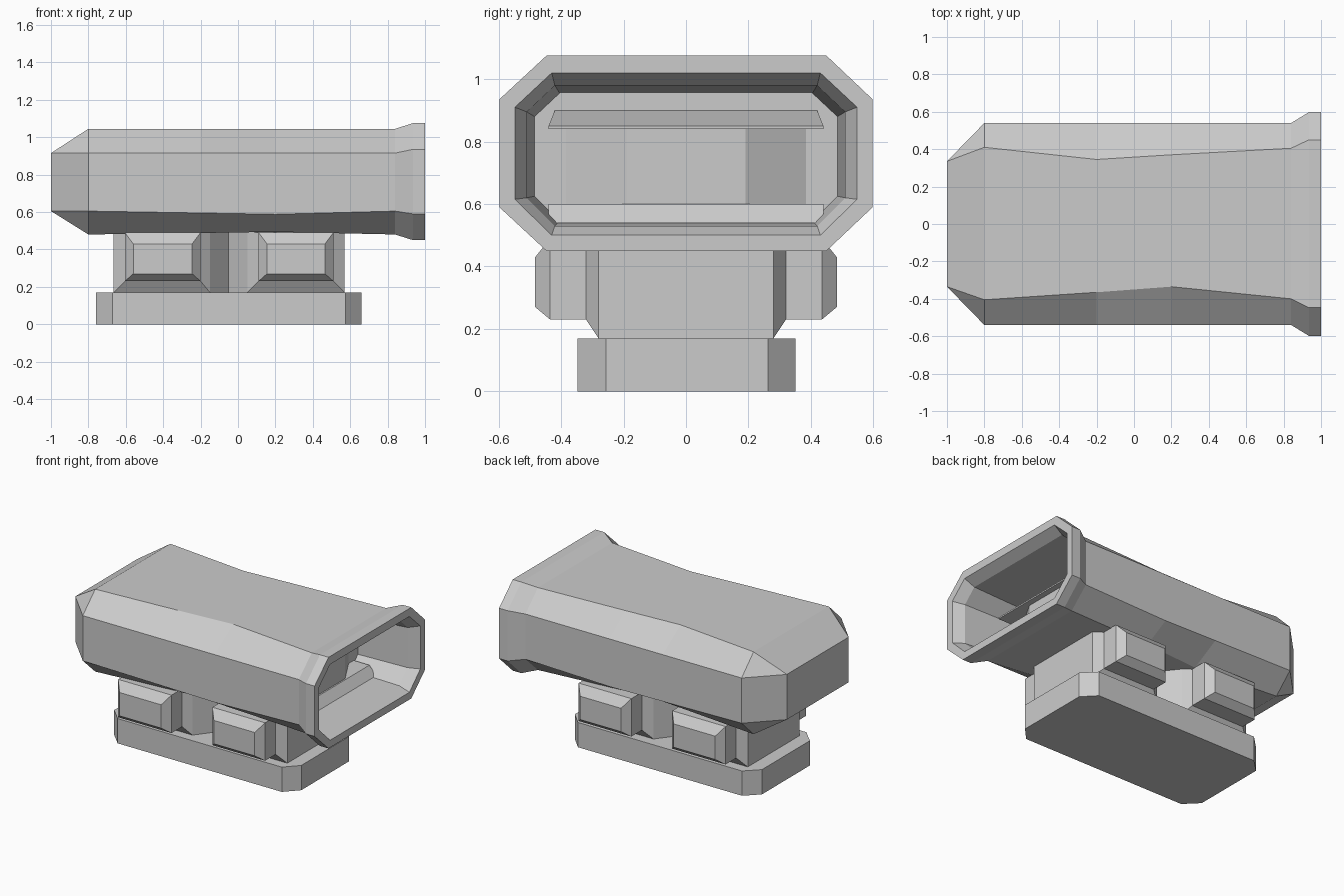
import bpy, bmesh

cube = bpy.data.objects.get("Cube")
if cube:
    bpy.data.objects.remove(cube, do_unlink=True)

grey = bpy.data.materials.new("plain_grey")
grey.use_nodes = True
grey.diffuse_color = (0.6, 0.6, 0.6, 1)
grey.node_tree.nodes["Principled BSDF"].inputs["Base Color"].default_value = (0.6, 0.6, 0.6, 1)


def loft(name, rings):
    """Skin closed rings of equal length and cap both ends."""
    bm = bmesh.new()
    rows = [[bm.verts.new(p) for p in ring] for ring in rings]
    n = len(rows[0])
    for a, b in zip(rows, rows[1:]):
        for i in range(n):
            j = (i + 1) % n
            bm.faces.new((a[i], a[j], b[j], b[i]))
    bm.faces.new(rows[0])
    bm.faces.new(rows[-1])
    bmesh.ops.remove_doubles(bm, verts=bm.verts, dist=0.0005)
    bmesh.ops.recalc_face_normals(bm, faces=bm.faces)
    mesh = bpy.data.meshes.new(name)
    bm.to_mesh(mesh)
    bm.free()
    mesh.materials.append(grey)
    obj = bpy.data.objects.new(name, mesh)
    bpy.context.collection.objects.link(obj)
    return obj


def octagon(x, w, front, back, z0, z1, z2, z3):
    """Chamfered section: half width, front and back flat extents, four heights."""
    return [(x, -front, z0), (x, back, z0), (x, w, z1), (x, w, z2),
            (x, back, z3), (x, -front, z3), (x, -w, z2), (x, -w, z1)]


def prism(name, plan, z0, z1):
    return loft(name, [[(x, y, z) for x, y in plan] for z in (z0, z1)])


def slab(x0, x1, z0, z1, y):
    return [(x0, y, z0), (x1, y, z0), (x1, y, z1), (x0, y, z1)]


# Scoop shell, with the flared mouth turning inward to a shallow cavity
loft("scoop_shell", [
    octagon(-1.0, 0.335, 0.335, 0.335, 0.605, 0.605, 0.915, 0.915),
    octagon(-0.8, 0.54, 0.405, 0.41, 0.48, 0.605, 0.915, 1.045),
    octagon(-0.2, 0.54, 0.365, 0.345, 0.488, 0.595, 0.915, 1.045),
    octagon(0.2, 0.54, 0.335, 0.37, 0.494, 0.588, 0.915, 1.045),
    octagon(0.84, 0.54, 0.4, 0.405, 0.48, 0.605, 0.915, 1.045),
    octagon(0.935, 0.598, 0.447, 0.45, 0.45, 0.59, 0.935, 1.075),
    octagon(1.0, 0.598, 0.447, 0.45, 0.45, 0.59, 0.935, 1.075),
    octagon(1.0, 0.548, 0.43, 0.43, 0.5, 0.615, 0.91, 1.02),
    octagon(0.93, 0.51, 0.42, 0.42, 0.53, 0.62, 0.895, 0.98),
    octagon(0.57, 0.485, 0.405, 0.405, 0.545, 0.625, 0.88, 0.955),
])

# Faceted plate inside the mouth with its sloped brow and lower sill
prism("intake_plate", [(0.55, -0.42), (0.68, -0.19), (0.68, 0.19), (0.55, 0.42)], 0.56, 0.86)
loft("intake_brow", [
    [(0.55, y * 0.44, 0.84), (0.72, y * 0.44, 0.84), (0.72, y * 0.44, 0.85), (0.57, y * 0.42, 0.9), (0.55, y * 0.42, 0.9)]
    for y in (-1, 1)])
loft("intake_sill", [
    [(0.55, y, 0.54), (0.74, y, 0.54), (0.69, y, 0.6), (0.55, y, 0.6)]
    for y in (-0.44, 0.44)])

# Base plate with clipped corners
prism("base_plate", [(-0.67, -0.347), (0.575, -0.347), (0.66, -0.257), (0.66, 0.262),
                     (0.575, 0.35), (-0.67, 0.35), (-0.76, 0.262), (-0.76, -0.257)], 0, 0.17)

# Blower body with a valley between the pods on each side
half = [(-0.665, -0.28), (-0.15, -0.28), (-0.05, -0.15), (0.05, -0.28), (0.57, -0.28)]
prism("blower_body", half + [(x, -y) for x, y in reversed(half)], 0.16, 0.5)

# Two bevelled pods on each side
for side, s in (("front", 1), ("back", -1)):
    for name, root0, x0, x1, root1 in (("rear", -0.665, -0.605, -0.2, -0.15),
                                       ("mouth", 0.05, 0.11, 0.51, 0.57)):
        loft(f"{side}_{name}_pod", [
            slab(root0, root1, 0.17, 0.495, -0.27 * s),
            slab(root0, root1, 0.17, 0.495, -0.28 * s),
            slab(x0, x1, 0.23, 0.49, -0.32 * s),
            slab(x0, x1, 0.23, 0.49, -0.435 * s),
            slab(x0 + 0.045, x1 - 0.045, 0.27, 0.43, -0.483 * s),
        ])
